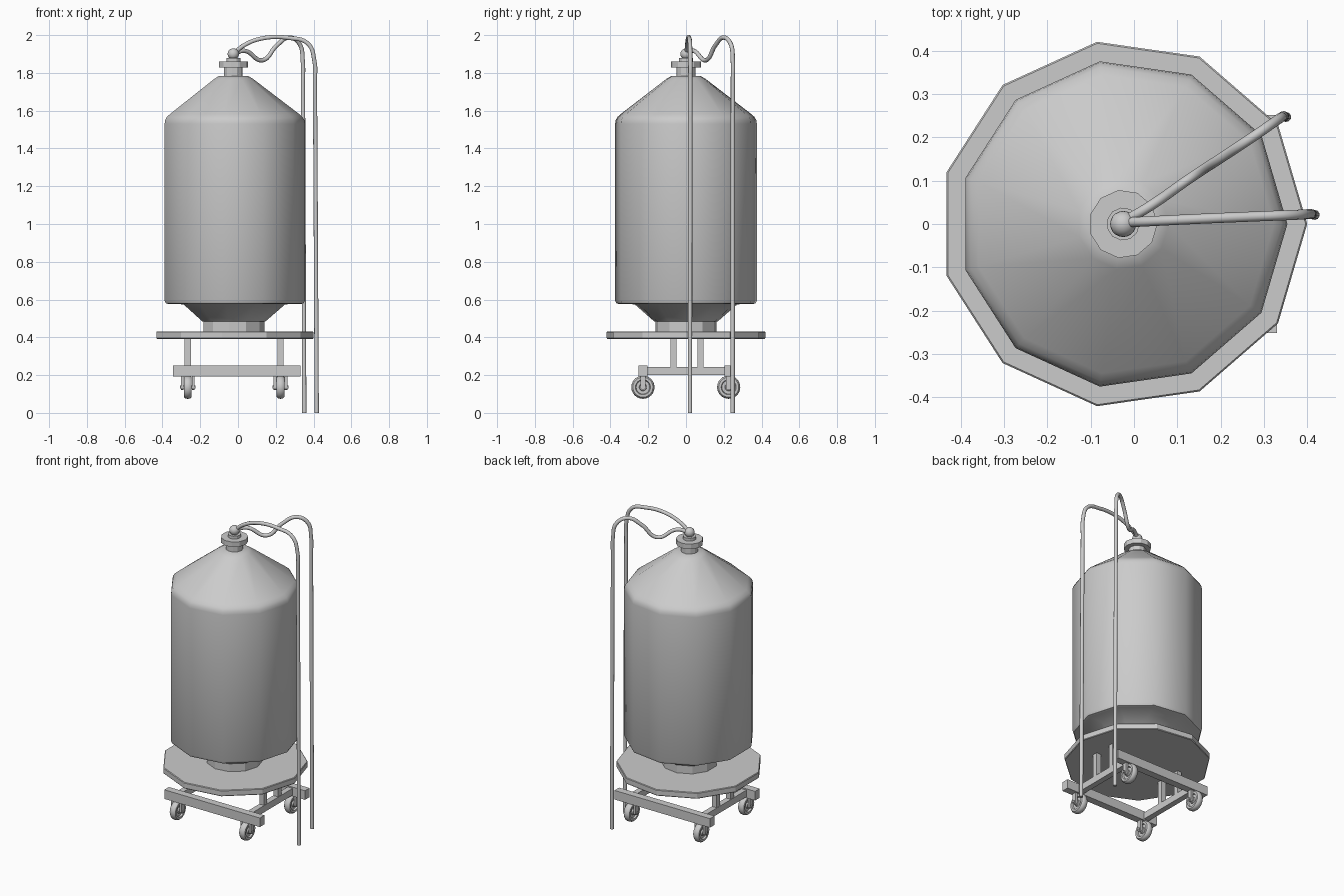
import bpy, bmesh, math
from mathutils import Matrix, Vector

if "Cube" in bpy.data.objects:
    bpy.data.objects.remove(bpy.data.objects["Cube"])

CX = -0.025      # tank axis
SIDES = 11


def finish(name, bm, angle=30):
    bmesh.ops.recalc_face_normals(bm, faces=bm.faces)
    me = bpy.data.meshes.new(name)
    bm.to_mesh(me)
    bm.free()
    ob = bpy.data.objects.new(name, me)
    bpy.context.collection.objects.link(ob)
    bpy.ops.object.select_all(action='DESELECT')
    bpy.context.view_layer.objects.active = ob
    ob.select_set(True)
    if angle:
        bpy.ops.object.shade_smooth_by_angle(angle=math.radians(angle))
    return ob


def lathe(name, profile, sides, loc, axis='Z', angle=30):
    """Closed solid of revolution from (radius, height) points, first vertex towards +x."""
    bm = bmesh.new()
    rings = [[bm.verts.new((r * math.cos(2 * math.pi * i / sides),
                            r * math.sin(2 * math.pi * i / sides), h))
              for i in range(sides)] for r, h in profile]
    for a, b in zip(rings, rings[1:]):
        for i in range(sides):
            j = (i + 1) % sides
            bm.faces.new((a[i], a[j], b[j], b[i]))
    bm.faces.new(rings[0])
    bm.faces.new(rings[-1])
    if axis == 'X':
        bm.transform(Matrix.Rotation(math.pi / 2, 4, 'Y'))
    bm.transform(Matrix.Translation(loc))
    return finish(name, bm, angle)


def box(name, x, y, z):
    bm = bmesh.new()
    bmesh.ops.create_cube(bm, size=1)
    for v in bm.verts:
        v.co = Vector([lo + (c + 0.5) * (hi - lo) for c, (lo, hi) in zip(v.co, (x, y, z))])
    return finish(name, bm, None)


def hose(name, pts, radius=0.0115):
    cu = bpy.data.curves.new(name, 'CURVE')
    cu.dimensions = '3D'
    cu.bevel_depth = radius
    cu.bevel_resolution = 3
    cu.resolution_u = 8
    cu.use_fill_caps = True
    sp = cu.splines.new('BEZIER')
    sp.bezier_points.add(len(pts) - 1)
    for bp, p in zip(sp.bezier_points, pts):
        bp.co = p
        bp.handle_left_type = bp.handle_right_type = 'AUTO'
    ob = bpy.data.objects.new(name, cu)
    bpy.context.collection.objects.link(ob)
    return ob


# Tank body: stepped outlet, shoulder, barrel and conical top
lathe('tank_body', [(0.17, 0.484), (0.275, 0.575), (0.358, 0.576), (0.372, 0.58),
                    (0.379, 0.594), (0.379, 1.53), (0.376, 1.55), (0.366, 1.567),
                    (0.348, 1.583), (0.105, 1.768), (0.08, 1.783)],
      SIDES, (CX, 0, 0), angle=42)
lathe('tank_foot', [(0.164, 0.43), (0.164, 0.485)], SIDES, (CX, 0, 0))

# Round platform under the tank
lathe('platform', [(0.421, 0.392), (0.4246, 0.396), (0.4246, 0.427), (0.421, 0.431)],
      SIDES, (CX, 0, 0))

# Valve stack on the top
lathe('valve_neck', [(0.05, 1.775), (0.05, 1.83)], SIDES, (CX, 0, 0))
lathe('valve_flange', [(0.079, 1.828), (0.079, 1.86)], SIDES, (CX, 0, 0))
lathe('valve_collar', [(0.038, 1.86), (0.038, 1.878)], SIDES, (CX, 0, 0))
bm = bmesh.new()
bmesh.ops.create_uvsphere(bm, u_segments=20, v_segments=12, radius=0.03)
bm.transform(Matrix.Translation((CX, 0, 1.90)))
finish('valve_ball', bm, 40)

# Hoses from the valve down to the floor
hose('hose_arched', [(CX, 0.003, 1.90), (0.03, 0.006, 1.945), (0.13, 0.011, 1.983),
                     (0.27, 0.017, 1.985), (0.37, 0.021, 1.955), (0.405, 0.023, 1.86),
                     (0.407, 0.023, 1.75), (0.417, 0.021, 0.0)])
hose('hose_sagging', [(CX, 0.005, 1.90), (0.035, 0.04, 1.917), (0.13, 0.106, 1.867),
                      (0.205, 0.155, 1.945), (0.27, 0.198, 1.987), (0.325, 0.236, 1.955),
                      (0.343, 0.248, 1.86), (0.344, 0.248, 1.75), (0.351, 0.247, 0.0)])

# Trolley frame: two long rails, two cross beams, four posts
for side, y in (('front', -0.228), ('back', 0.228)):
    box(f'rail_{side}', (-0.345, 0.33), (y - 0.023, y + 0.023), (0.193, 0.251))

for end, x in (('left', -0.266), ('right', 0.225)):
    box(f'cross_beam_{end}', (x - 0.018, x + 0.018), (-0.21, 0.21), (0.2, 0.243))
    for side, y in (('front', -0.065), ('back', 0.077)):
        box(f'post_{end}_{side}', (x - 0.016, x + 0.016), (y - 0.016, y + 0.016), (0.24, 0.394))

    # Casters: tyre with recessed hub, axle and two rounded fork cheeks
    for side, y in (('front', -0.228), ('back', 0.226)):
        tag = f'{end}_{side}'
        c = (x, y, 0.136)
        lathe(f'wheel_{tag}', [(0.018, -0.019), (0.02, -0.01), (0.036, -0.01), (0.04, -0.02),
                               (0.053, -0.02), (0.06, -0.012), (0.0615, 0), (0.06, 0.012),
                               (0.053, 0.02), (0.04, 0.02), (0.036, 0.01), (0.02, 0.01),
                               (0.018, 0.019)], 24, c, 'X', 40)
        lathe(f'axle_{tag}', [(0.008, -0.042), (0.008, 0.042)], 12, c, 'X')
        for n, s in (('a', -1), ('b', 1)):
            xs = sorted((x + s * 0.022, x + s * 0.037))
            box(f'fork_{n}_{tag}', xs, (y - 0.014, y + 0.014), (0.136, 0.196))
            lathe(f'fork_end_{n}_{tag}', [(0.014, -0.0075), (0.014, 0.0075)], 16,
                  (x + s * 0.0295, y, 0.136), 'X')
